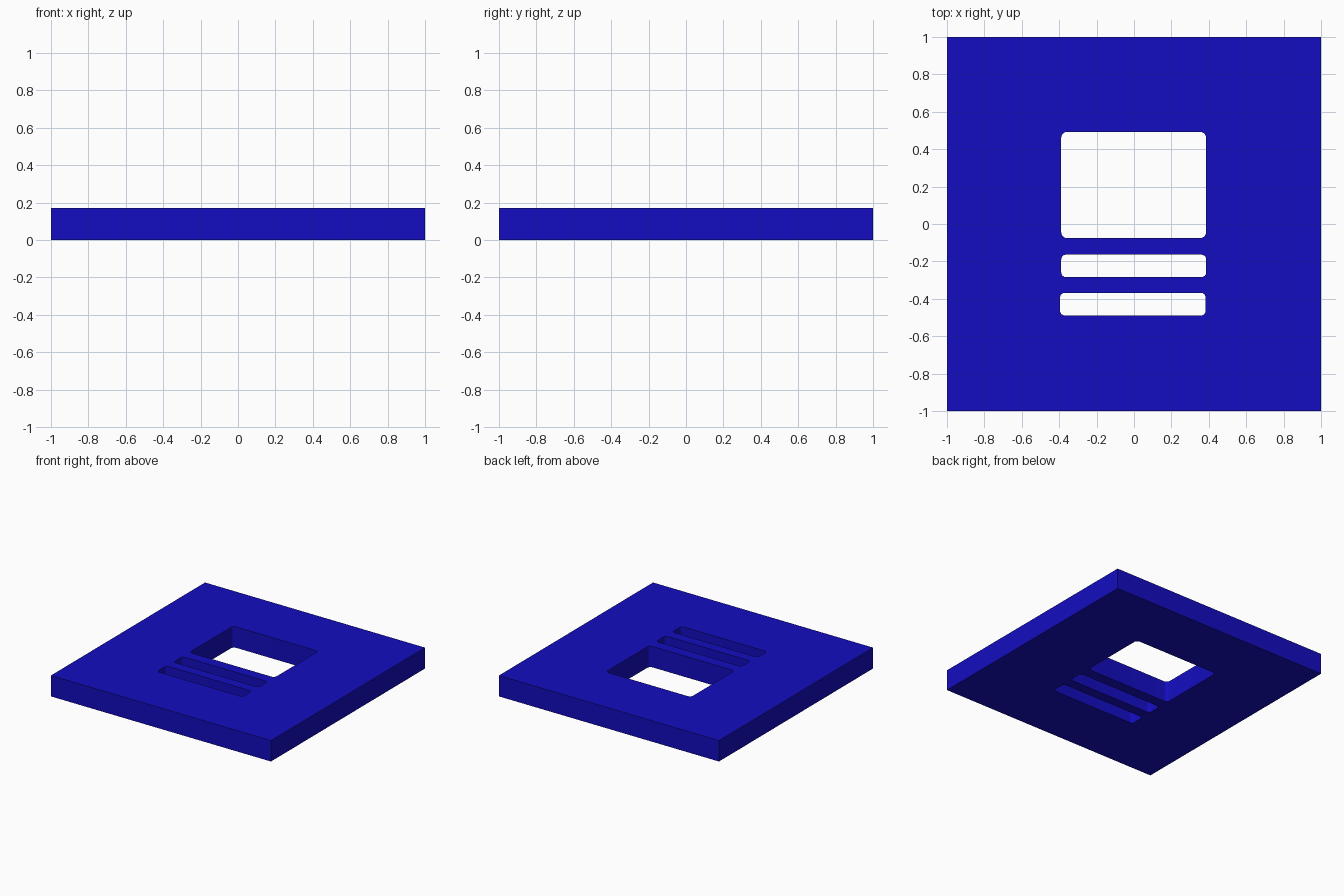
import bpy
from math import pi, sin, cos

if "Cube" in bpy.data.objects:
    bpy.data.objects.remove(bpy.data.objects["Cube"])

HEIGHT = 0.172


def rounded_rect(x0, x1, y0, y1, r, steps=6):
    """Counter-clockwise outline with rounded corners."""
    pts = []
    corners = [(x1 - r, y1 - r), (x0 + r, y1 - r), (x0 + r, y0 + r), (x1 - r, y0 + r)]
    for i, (cx, cy) in enumerate(corners):
        for k in range(steps + 1):
            a = (i + k / steps) * pi / 2
            pts.append((cx + r * cos(a), cy + r * sin(a)))
    return pts


def add_outline(curve, pts):
    spline = curve.splines.new('POLY')
    spline.points.add(len(pts) - 1)
    for p, (x, y) in zip(spline.points, pts):
        p.co = (x, y, 0, 1)
    spline.use_cyclic_u = True


# Square plate outline with one window and two slots
curve = bpy.data.curves.new("plate_profile", 'CURVE')
curve.dimensions = '2D'
curve.fill_mode = 'BOTH'
curve.extrude = HEIGHT / 2
add_outline(curve, [(-1, -1), (1, -1), (1, 1), (-1, 1)])
add_outline(curve, rounded_rect(-0.389, 0.385, -0.075, 0.492, 0.03))
add_outline(curve, rounded_rect(-0.389, 0.386, -0.284, -0.164, 0.025))
add_outline(curve, rounded_rect(-0.395, 0.383, -0.489, -0.368, 0.025))

plate = bpy.data.objects.new("slotted_plate", curve)
bpy.context.collection.objects.link(plate)
plate.location.z = HEIGHT / 2
bpy.context.view_layer.objects.active = plate
plate.select_set(True)
bpy.ops.object.convert(target='MESH')
plate = bpy.context.object

# Weld the caps to the walls
bpy.ops.object.mode_set(mode='EDIT')
bpy.ops.mesh.select_all(action='SELECT')
bpy.ops.mesh.remove_doubles(threshold=0.0005)
bpy.ops.mesh.normals_make_consistent(inside=False)
bpy.ops.object.mode_set(mode='OBJECT')
bpy.ops.object.shade_smooth_by_angle(angle=pi / 6)

# Blue finish
blue = bpy.data.materials.new("blue")
blue.diffuse_color = (0.007, 0.004, 0.53, 1)
blue.use_nodes = True
blue.node_tree.nodes["Principled BSDF"].inputs["Base Color"].default_value = blue.diffuse_color
plate.data.materials.clear()
plate.data.materials.append(blue)
